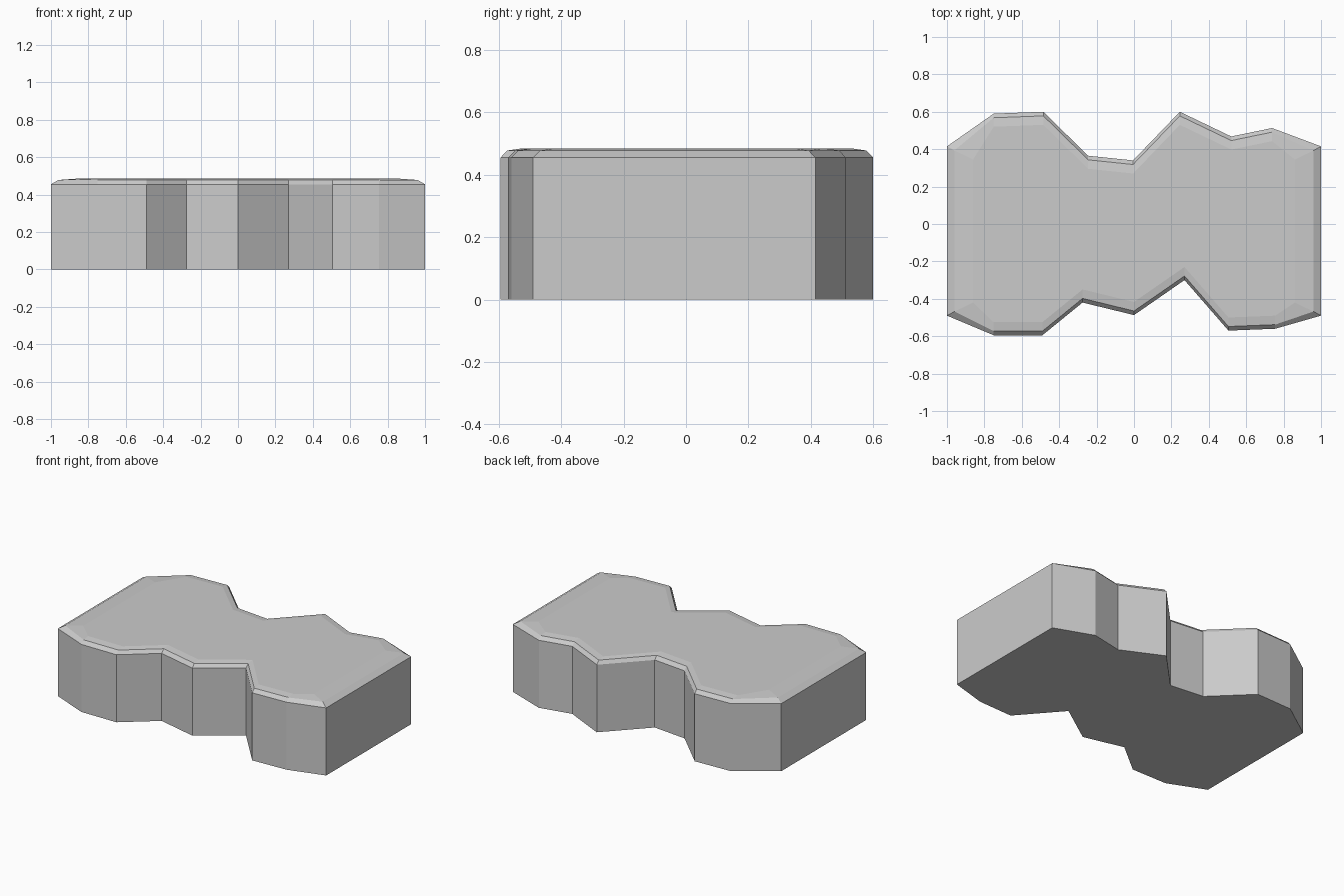
import bpy, bmesh

if "Cube" in bpy.data.objects:
    bpy.data.objects.remove(bpy.data.objects["Cube"])

# Outline of the slab: front edge then back edge, each left to right
FRONT = [(-1, -.49), (-.75, -.595), (-.49, -.595), (-.275, -.42), (0, -.487),
         (.27, -.30), (.505, -.57), (.755, -.56), (1, -.49)]
BACK = [(-1, .415), (-.75, .59), (-.485, .60), (-.245, .365), (-.005, .34),
        (.245, .60), (.52, .468), (.738, .513), (1, .415)]

# Levels from the ground up: height, inset of the long sides, inset of the ends
LEVELS = [(0, 0, 0), (.455, 0, 0), (.478, .022, .04), (.485, .07, .14)]


def inset_loop(side_inset, end_inset):
    def x_in(x):
        return x * (1 - end_inset) if abs(x) == 1 else x
    front = [(x_in(x), y + side_inset) for x, y in FRONT]
    back = [(x_in(x), y - side_inset) for x, y in reversed(BACK)]
    return front + back


# Stack the loops into a slab with a softened top rim
bm = bmesh.new()
rings = [[bm.verts.new((x, y, z)) for x, y in inset_loop(side, end)]
         for z, side, end in LEVELS]
for low, high in zip(rings, rings[1:]):
    n = len(low)
    for i in range(n):
        j = (i + 1) % n
        bm.faces.new((low[i], low[j], high[j], high[i]))

# Flat bottom and top
bm.faces.new(rings[0][::-1])
bm.faces.new(rings[-1])
bmesh.ops.recalc_face_normals(bm, faces=bm.faces)

mesh = bpy.data.meshes.new("stone_slab")
bm.to_mesh(mesh)
bm.free()
slab = bpy.data.objects.new("stone_slab", mesh)
bpy.context.collection.objects.link(slab)
